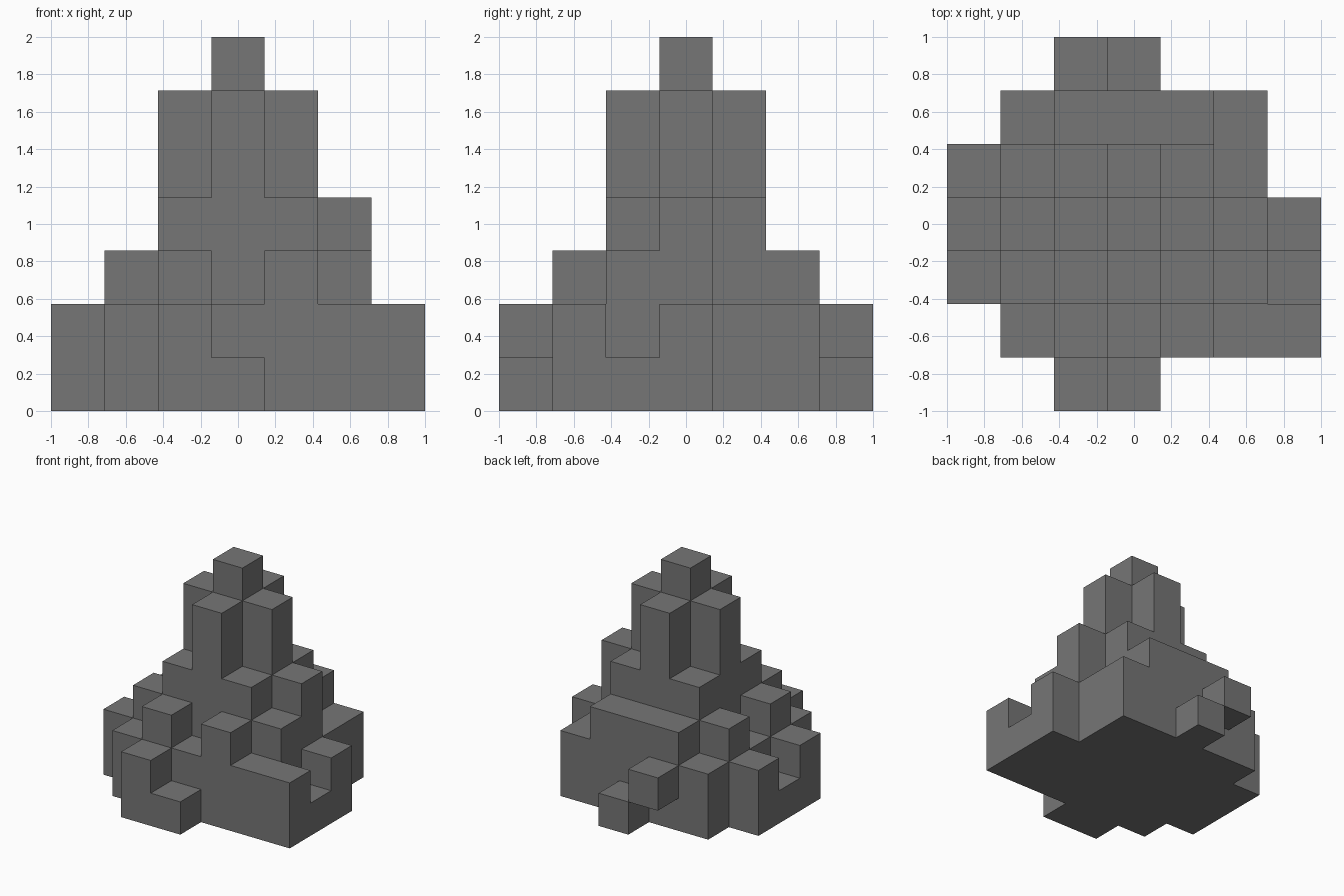
import bpy, bmesh, math
from mathutils import Vector

cube = bpy.data.objects.get("Cube")
if cube:
    bpy.data.objects.remove(cube, do_unlink=True)

N = 7
CELL = 2 / N

# Stack heights in blocks: rows run front to back, columns run -x to +x
HEIGHTS = ["..21...",
           ".232322",
           "2346431",
           "1267642",
           "234642.",
           ".23332.",
           "..21..."]
FLOATING = {(2, 6)}  # this stack has no block on the ground

filled = {(i, j, k)
          for j, row in enumerate(HEIGHTS)
          for i, h in enumerate(row) if h != "."
          for k in range(int(h))
          if k > 0 or (i, j) not in FLOATING}

# Single stone material
stone = bpy.data.materials.new("dark_grey_stone")
stone.use_nodes = True
grey = (0.18, 0.18, 0.18, 1)
stone.diffuse_color = grey
bsdf = stone.node_tree.nodes["Principled BSDF"]
bsdf.inputs["Base Color"].default_value = grey
bsdf.inputs["Roughness"].default_value = 0.9


def add_side(bm, block, axis, sign):
    """Add one outer square of a block, wound to face outwards."""
    normal = Vector((0, 0, 0))
    normal[axis] = sign
    u = Vector((0, 0, 0))
    u[(axis + 1) % 3] = 1
    v = normal.cross(u)
    centre = Vector(block) + Vector((0.5, 0.5, 0.5)) + normal / 2
    corners = [centre + (u * a + v * b) / 2
               for a, b in ((-1, -1), (1, -1), (1, 1), (-1, 1))]
    shift = Vector((N / 2, N / 2, 0))
    bm.faces.new([bm.verts.new((c - shift) * CELL) for c in corners])


# Outer skin of the stepped block tower
bm = bmesh.new()
for block in sorted(filled):
    for axis in range(3):
        for sign in (-1, 1):
            beside = list(block)
            beside[axis] += sign
            if tuple(beside) not in filled:
                add_side(bm, block, axis, sign)

# Weld the squares and merge the flat areas
bmesh.ops.remove_doubles(bm, verts=bm.verts[:], dist=0.001)
bmesh.ops.dissolve_limit(bm, angle_limit=math.radians(1),
                         verts=bm.verts[:], edges=bm.edges[:])

mesh = bpy.data.meshes.new("stepped_block_tower")
bm.to_mesh(mesh)
bm.free()
mesh.materials.append(stone)
tower = bpy.data.objects.new("stepped_block_tower", mesh)
bpy.context.scene.collection.objects.link(tower)
